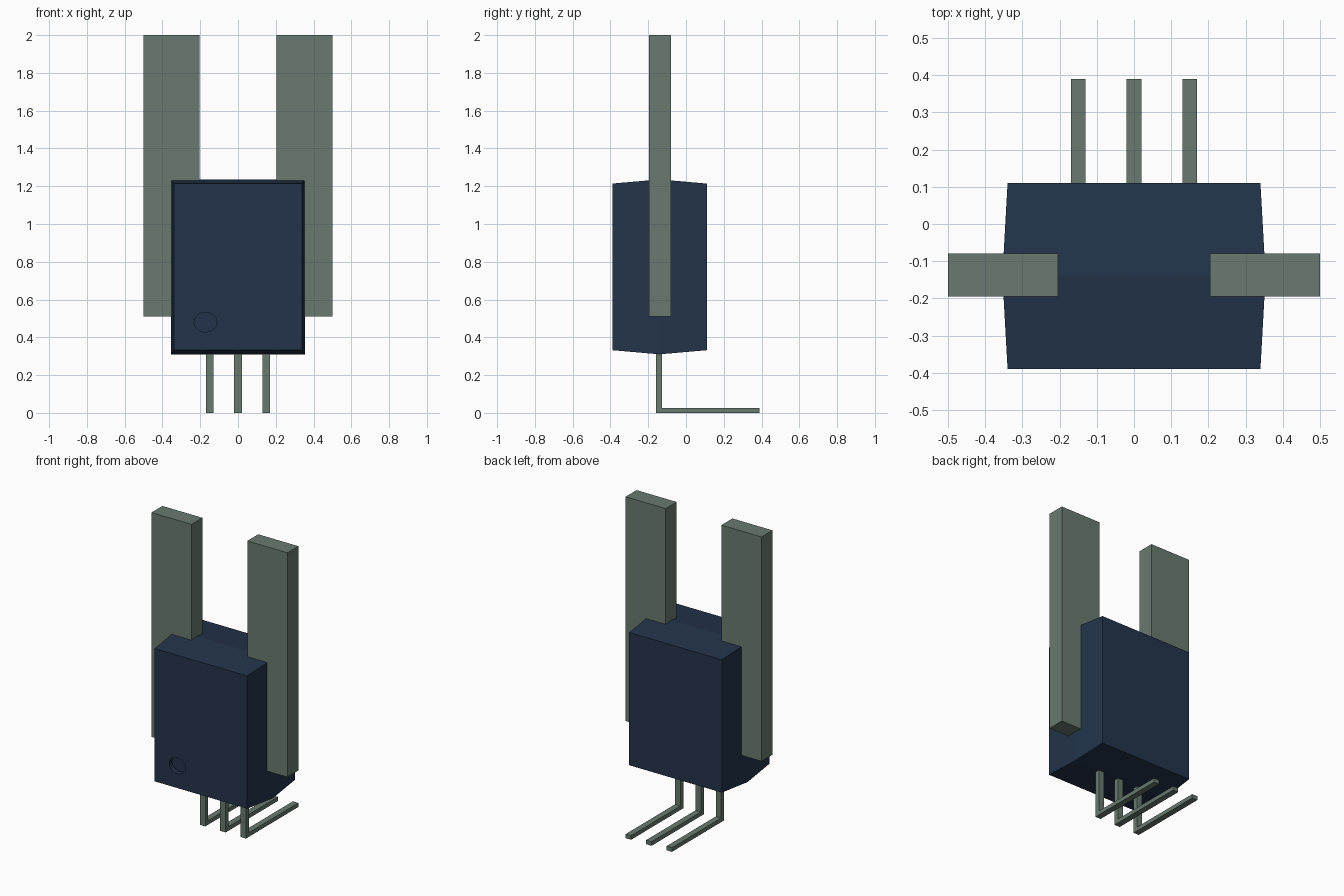
import bpy
import bmesh
import math

if "Cube" in bpy.data.objects:
    bpy.data.objects.remove(bpy.data.objects["Cube"], do_unlink=True)


def make_material(name, rgb):
    mat = bpy.data.materials.new(name)
    mat.use_nodes = True
    colour = (*rgb, 1.0)
    mat.diffuse_color = colour
    mat.node_tree.nodes["Principled BSDF"].inputs["Base Color"].default_value = colour
    return mat


navy = make_material("navy plastic", (0.017, 0.034, 0.070))
metal = make_material("grey green metal", (0.138, 0.195, 0.156))


def finish(name, bm, mat):
    bmesh.ops.recalc_face_normals(bm, faces=bm.faces[:])
    mesh = bpy.data.meshes.new(name)
    bm.to_mesh(mesh)
    bm.free()
    mesh.materials.append(mat)
    obj = bpy.data.objects.new(name, mesh)
    bpy.context.collection.objects.link(obj)
    return obj


def box(name, x, y, z, mat):
    """Box between the (low, high) limits on each axis."""
    bm = bmesh.new()
    bmesh.ops.create_cube(bm, size=1)
    for v in bm.verts:
        v.co = [lim[0] if c < 0 else lim[1] for c, lim in zip(v.co, (x, y, z))]
    return finish(name, bm, mat)


# Moulded body: drafted towards front and back from a wider parting line
MID_Z = 0.773
bm = bmesh.new()
rings = []
for y, half_x, half_z in ((-0.39, 0.34, 0.441), (-0.14, 0.354, 0.463), (0.11, 0.34, 0.441)):
    corners = ((-1, -1), (1, -1), (1, 1), (-1, 1))
    rings.append([bm.verts.new((sx * half_x, y, MID_Z + sz * half_z)) for sx, sz in corners])
for a, b in zip(rings, rings[1:]):
    for i in range(4):
        j = (i + 1) % 4
        bm.faces.new((a[i], a[j], b[j], b[i]))
bm.faces.new(rings[0])
bm.faces.new(rings[-1])
body = finish("body", bm, navy)

# Round orientation dimple in the front face
bpy.ops.mesh.primitive_cylinder_add(vertices=32, radius=1, depth=2,
                                    location=(-0.172, -0.39, 0.48),
                                    rotation=(math.pi / 2, 0, 0))
cutter = bpy.context.object
cutter.name = "dimple_cutter"
cutter.scale = (0.06, 0.052, 0.03)
cutter.hide_render = True
cutter.data.materials.append(navy)
cut = body.modifiers.new("dimple", "BOOLEAN")
cut.operation = "DIFFERENCE"
cut.solver = "EXACT"
cut.object = cutter
bpy.context.view_layer.objects.active = body
bpy.ops.object.modifier_apply(modifier=cut.name)
bpy.data.objects.remove(cutter, do_unlink=True)

# Tall metal blades set into both sides
for side, sign in (("left", 1), ("right", -1)):
    limits = sorted((sign * 0.205, sign * 0.5))
    box(side + "_blade", limits, (-0.195, -0.08), (0.51, 2.0), metal)

# Three L-shaped leads, bent backwards at the bottom
profile = ((-0.158, 0.36), (-0.158, 0), (0.39, 0), (0.39, 0.027), (-0.127, 0.027), (-0.127, 0.36))
for name, x in (("right", -0.15), ("middle", 0), ("left", 0.15)):
    bm = bmesh.new()
    face = bm.faces.new([bm.verts.new((x - 0.02, y, z)) for y, z in profile])
    side = bmesh.ops.extrude_face_region(bm, geom=[face])
    moved = [g for g in side["geom"] if isinstance(g, bmesh.types.BMVert)]
    bmesh.ops.translate(bm, verts=moved, vec=(0.04, 0, 0))
    finish(name + "_lead", bm, metal)
